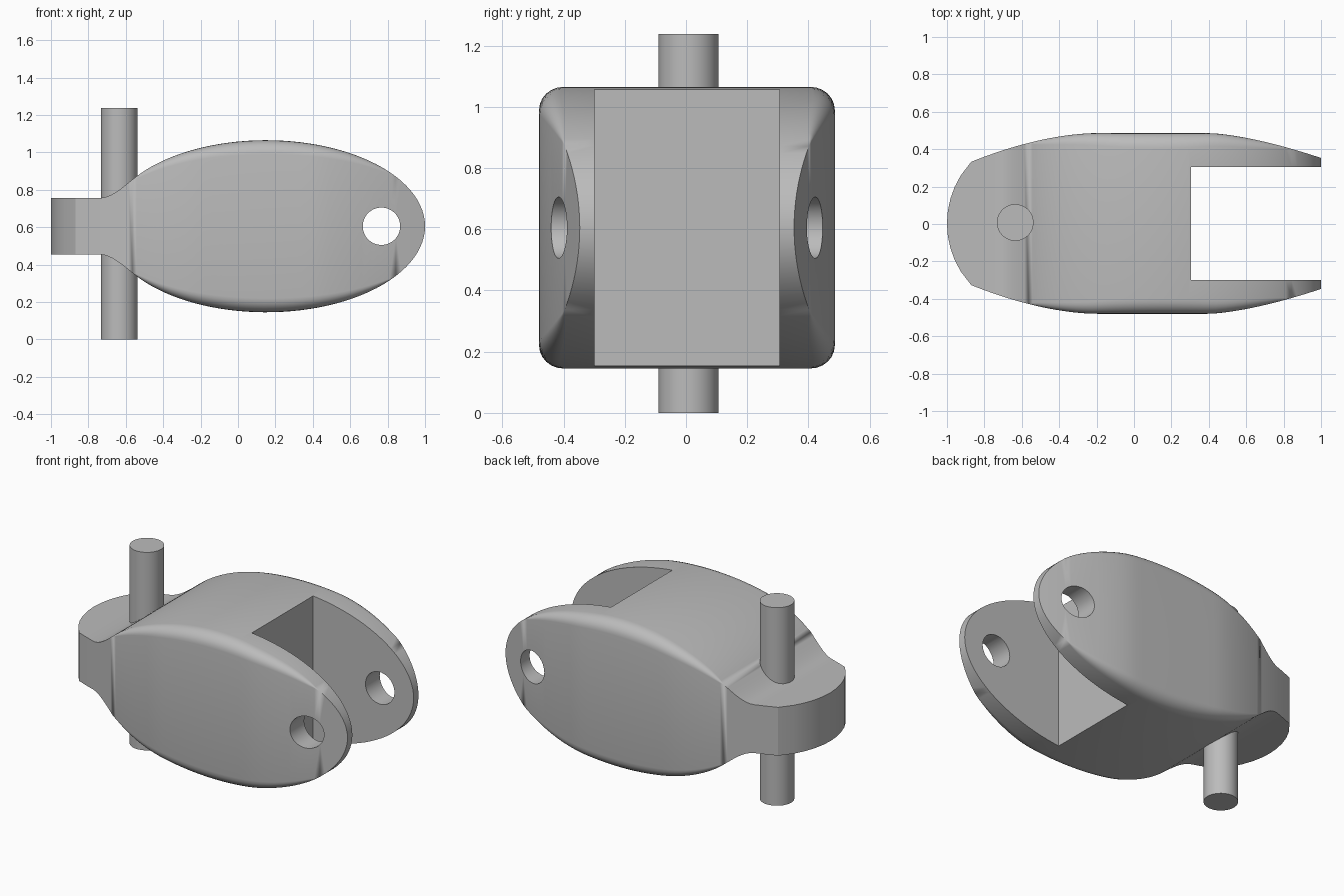
import bpy, bmesh, math
from math import sin, cos, pi, sqrt, radians

cube = bpy.data.objects.get("Cube")
if cube:
    bpy.data.objects.remove(cube, do_unlink=True)

grey = bpy.data.materials.new("plain_grey")
grey.use_nodes = True
colour = (0.5, 0.5, 0.5, 1)
grey.diffuse_color = colour
grey.node_tree.nodes["Principled BSDF"].inputs["Base Color"].default_value = colour

MID_Z = 0.605
MID_Y = 0.003
TAB_H = 0.151


def half_height(x):
    """Flat tab, a concave blend, then an ellipse."""
    start, end = -0.74, -0.52
    def ellipse(p):
        return 0.46 * sqrt(max(0, 1 - ((p - 0.15) / 0.85) ** 2))
    if x <= start:
        return TAB_H
    if x >= end:
        return max(ellipse(x), 0.003)
    span = end - start
    t = (x - start) / span
    slope = (ellipse(end + 0.001) - ellipse(end - 0.001)) / 0.002
    ease = t * t * (3 - 2 * t)
    return TAB_H + (ellipse(end) - TAB_H) * ease + span * slope * (t ** 3 - t ** 2)


def half_width(x):
    """Rounded nose, straight middle, tapered ends."""
    if x < -0.87:
        return max(0.004, sqrt(max(0, 0.484 ** 2 - (x + 0.516) ** 2)))
    if x < -0.2:
        return 0.483 - 0.153 * ((-0.2 - x) / 0.67) ** 1.75
    if x > 0.4:
        return 0.483 - 0.133 * ((x - 0.4) / 0.6) ** 1.5
    return 0.483


def section(x, steps=6):
    """Rounded rectangle across the body; the rounding fades at both ends."""
    h, w = half_height(x), half_width(x)
    u = min(1, max(0, (x + 0.56) / 1.38))
    fade = max(0, sin(pi * u)) ** 0.6
    ry, rz = 0.08 * fade, 0.075 * fade
    pts = []
    for corner, (sy, sz) in enumerate([(1, 1), (-1, 1), (-1, -1), (1, -1)]):
        for i in range(steps + 1):
            a = (corner + i / steps) * pi / 2
            pts.append((x, MID_Y + sy * (w - ry) + ry * cos(a),
                        MID_Z + sz * (h - rz) + rz * sin(a)))
    return pts


def finish(bm, name):
    mesh = bpy.data.meshes.new(name)
    bmesh.ops.recalc_face_normals(bm, faces=bm.faces)
    bm.to_mesh(mesh)
    bm.free()
    obj = bpy.data.objects.new(name, mesh)
    bpy.context.collection.objects.link(obj)
    mesh.materials.append(grey)
    return obj


def cylinder(name, radius, length, location, rotation=(0, 0, 0)):
    bpy.ops.mesh.primitive_cylinder_add(vertices=48, radius=radius, depth=length,
                                        location=location, rotation=rotation)
    obj = bpy.context.object
    obj.name = name
    obj.data.materials.append(grey)
    return obj


def smooth(obj, angle):
    bpy.ops.object.select_all(action='DESELECT')
    obj.select_set(True)
    bpy.context.view_layer.objects.active = obj
    bpy.ops.object.shade_smooth_by_angle(angle=radians(angle))


# Body lofted along x: nose arc, tab, blend, then stations closing up at the tip
stations = [-0.516 - 0.484 * cos(radians(a)) for a in (0, 8, 16, 24, 32)]
stations += [-0.87, -0.8]
stations += [-0.74 + 0.22 * i / 10 for i in range(10)]
stations += [0.24 - 0.76 * cos(pi * i / 48) for i in range(49)]

bm = bmesh.new()
rings = [[bm.verts.new(p) for p in section(x)] for x in stations]
for a, b in zip(rings, rings[1:]):
    n = len(a)
    for i in range(n):
        j = (i + 1) % n
        bm.faces.new((a[i], a[j], b[j], b[i]))
bm.faces.new(rings[0])
bm.faces.new(rings[-1])
bmesh.ops.remove_doubles(bm, verts=bm.verts, dist=0.0002)
body = finish(bm, "clevis_body")

# Fork slot and cross hole
bpy.ops.mesh.primitive_cube_add(size=1, location=(0.305 + 0.5, MID_Y, MID_Z))
slot = bpy.context.object
slot.name = "slot_cutter"
slot.scale = (1, 0.605, 1.4)
slot.data.materials.append(grey)
hole = cylinder("hole_cutter", 0.1, 1.4, (0.767, 0, MID_Z), (pi / 2, 0, 0))

for cutter in (slot, hole):
    mod = body.modifiers.new(cutter.name, 'BOOLEAN')
    mod.operation = 'DIFFERENCE'
    mod.solver = 'EXACT'
    mod.object = cutter
    bpy.context.view_layer.objects.active = body
    bpy.ops.object.modifier_apply(modifier=mod.name)
    bpy.data.objects.remove(cutter, do_unlink=True)
smooth(body, 24)

# Upright pin through the tab
pin = cylinder("hinge_pin", 0.098, 1.237, (-0.635, 0.008, 1.237 / 2))
smooth(pin, 30)
